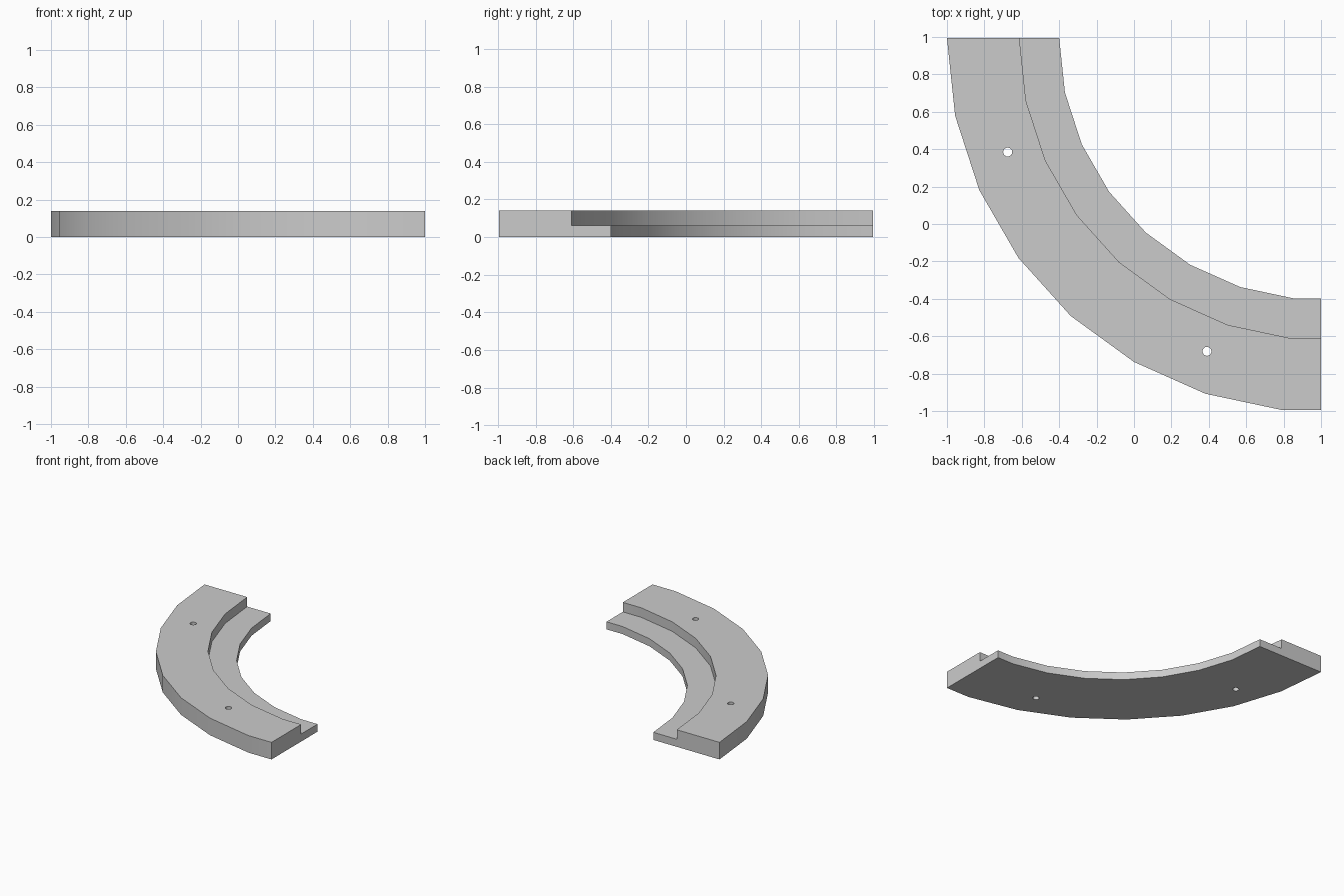
import bpy, bmesh
from math import sin, cos, radians
from mathutils import Vector

cube = bpy.data.objects.get("Cube")
if cube:
    bpy.data.objects.remove(cube)

# Shared plain grey
grey = bpy.data.materials.new("plain_grey")
grey.use_nodes = True
color = (0.6, 0.6, 0.6, 1)
grey.diffuse_color = color
grey.node_tree.nodes["Principled BSDF"].inputs["Base Color"].default_value = color

# Sizes: arc centre, radii and heights
CENTRE = Vector((1, 1 - 0.0055, 0))
OUTER, STEP, INNER = 2.0, 1.613, 1.4
TOP, LEDGE = 0.14, 0.062
FACET = 12
HOLE_ARC, HOLE_RADIUS = 1.783, 0.024


def arc_point(radius, degrees, z):
    a = radians(degrees)
    return CENTRE + Vector((-radius * cos(a), -radius * sin(a), z))


def make_object(name, bm):
    bmesh.ops.recalc_face_normals(bm, faces=bm.faces)
    mesh = bpy.data.meshes.new(name)
    bm.to_mesh(mesh)
    bm.free()
    mesh.materials.append(grey)
    obj = bpy.data.objects.new(name, mesh)
    bpy.context.collection.objects.link(obj)
    return obj


# Curved rail: stepped section swept along a faceted quarter circle
section = [(OUTER, 0), (OUTER, TOP), (STEP, TOP),
           (STEP, LEDGE), (INNER, LEDGE), (INNER, 0)]
bm = bmesh.new()
rings = [[bm.verts.new(arc_point(r, i * FACET, z)) for r, z in section]
         for i in range(8)]
# The last facet is cut square at the end of the quarter
rings.append([bm.verts.new((CENTRE.x, v.co.y, v.co.z)) for v in rings[-1]])
count = len(section)
for a, b in zip(rings, rings[1:]):
    for i in range(count):
        j = (i + 1) % count
        bm.faces.new((a[i], a[j], b[j], b[i]))
bm.faces.new(rings[0])
bm.faces.new(rings[-1])
rail = make_object("curved_stepped_rail", bm)

# Two vertical screw holes
bpy.context.view_layer.objects.active = rail
for degrees in (20, 70):
    bm = bmesh.new()
    bmesh.ops.create_cone(bm, cap_ends=True, segments=16, radius1=HOLE_RADIUS,
                          radius2=HOLE_RADIUS, depth=TOP * 2)
    bmesh.ops.translate(bm, verts=bm.verts, vec=arc_point(HOLE_ARC, degrees, TOP / 2))
    cutter = make_object("hole_cutter", bm)
    cutter.hide_render = True
    cut = rail.modifiers.new("screw_hole", 'BOOLEAN')
    cut.operation = 'DIFFERENCE'
    cut.solver = 'EXACT'
    cut.object = cutter
    bpy.ops.object.modifier_apply(modifier=cut.name)
    bpy.data.objects.remove(cutter)

# Smooth along the curve, sharp at the corners
bpy.ops.object.select_all(action='DESELECT')
rail.select_set(True)
bpy.ops.object.shade_smooth_by_angle(angle=radians(30))
